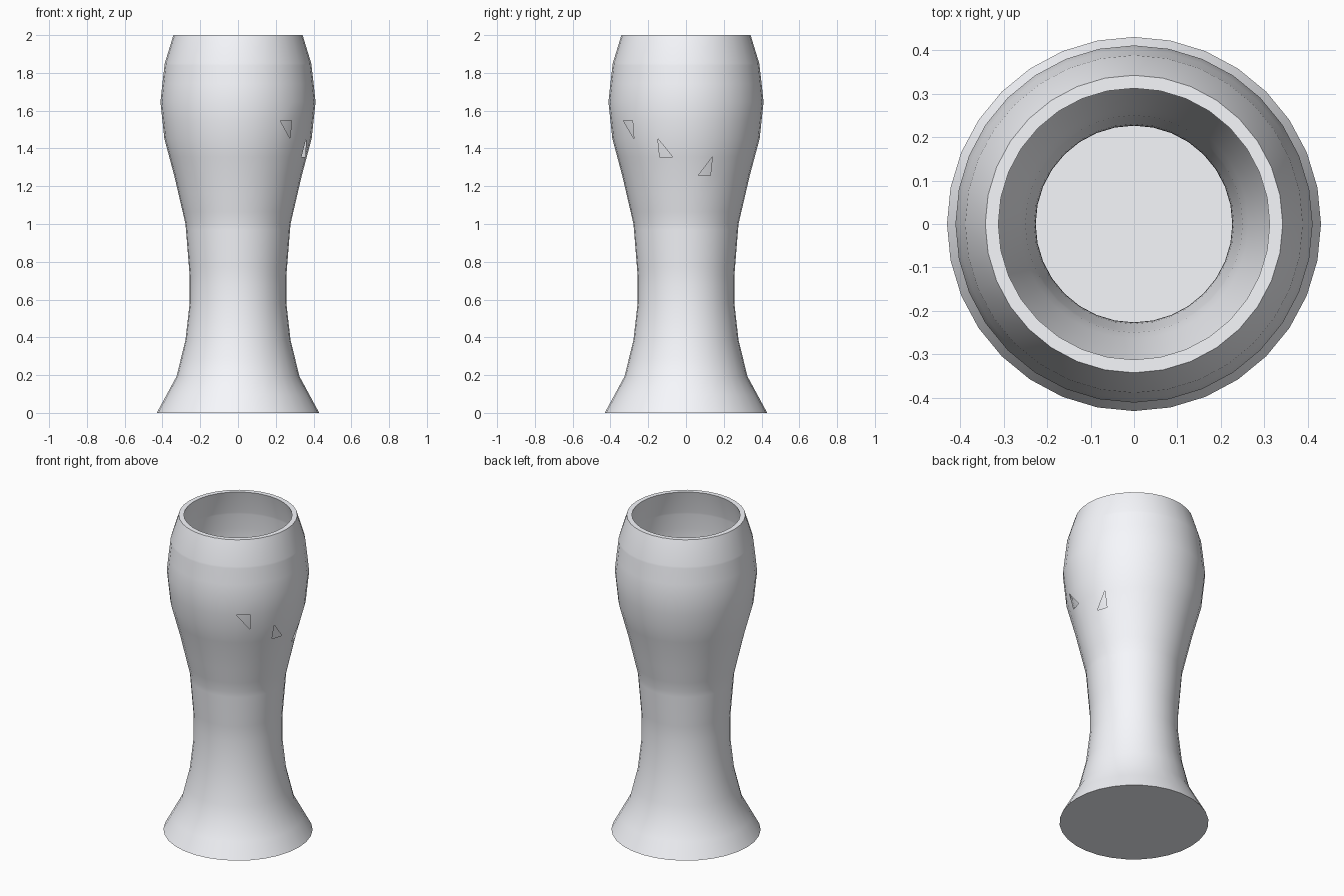
import bpy, bmesh, math

if "Cube" in bpy.data.objects:
    bpy.data.objects.remove(bpy.data.objects["Cube"])

SIDES = 32
WALL = 0.03
# outer profile: radius, height
OUTER = [(0.43, 0), (0.325, 0.194), (0.278, 0.387), (0.256, 0.581), (0.256, 0.726),
         (0.278, 1.0), (0.338, 1.258), (0.39, 1.452), (0.411, 1.65), (0.388, 1.85), (0.342, 2.0)]


def radius_at(z):
    for (r0, z0), (r1, z1) in zip(OUTER, OUTER[1:]):
        if z <= z1:
            return r0 + (r1 - r0) * (z - z0) / (z1 - z0)
    return OUTER[-1][0]


def ring(bm, r, z):
    return [bm.verts.new((r * math.cos(2 * math.pi * i / SIDES),
                          r * math.sin(2 * math.pi * i / SIDES), z)) for i in range(SIDES)]


def bridge(bm, a, b, chips=None):
    # chips: column -> corner kept, the other half of the quad is left open
    for i in range(SIDES):
        j = (i + 1) % SIDES
        quad = [a[i], a[j], b[j], b[i]]
        if chips and i in chips:
            k = chips[i]
            bm.faces.new([quad[k - 1], quad[k], quad[(k + 1) % 4]])
        else:
            bm.faces.new(quad)


bm = bmesh.new()

# outer wall with three small chipped triangles
heights = sorted({round(k * 2 / 20.66, 3) for k in range(20)} | {z for _, z in OUTER})
heights = [h for i, h in enumerate(heights) if i == 0 or h - heights[i - 1] > 0.01]
outer = [ring(bm, radius_at(z), z) for z in heights]
CHIPS = [(1.452, SIDES - 5, 0), (1.355, SIDES - 2, 2), (1.258, 1, 3)]
for k in range(len(heights) - 1):
    chips = {c: corner for z, c, corner in CHIPS if abs(heights[k] - z) < 0.01}
    bridge(bm, outer[k], outer[k + 1], chips)
bm.faces.new(outer[0][::-1])

# rim, softly rounded inner wall and floor
inner_heights = [2.0] + [h for h in reversed(heights[:-1]) if h > WALL] + [WALL]
inner = []
for z in inner_heights:
    r = radius_at(z)
    if 0.1 < z < 1.9:
        r = (radius_at(z - 0.05) + 2 * r + radius_at(z + 0.05)) / 4
    inner.append(ring(bm, r - WALL, z))
bridge(bm, outer[-1], inner[0])
for a, b in zip(inner, inner[1:]):
    bridge(bm, a, b)
bm.faces.new(inner[-1])

mesh = bpy.data.meshes.new("beer_glass")
bm.to_mesh(mesh)
bm.free()
glass = bpy.data.objects.new("beer_glass", mesh)
bpy.context.collection.objects.link(glass)

# pale glass colour
pale = bpy.data.materials.new("pale_glass")
pale.diffuse_color = (0.93, 0.94, 0.98, 1)
pale.use_nodes = True
pale.node_tree.nodes["Principled BSDF"].inputs["Base Color"].default_value = pale.diffuse_color
mesh.materials.append(pale)

# smooth walls, sharp rim and foot
bpy.context.view_layer.objects.active = glass
glass.select_set(True)
bpy.ops.object.shade_smooth_by_angle(angle=math.radians(35))
